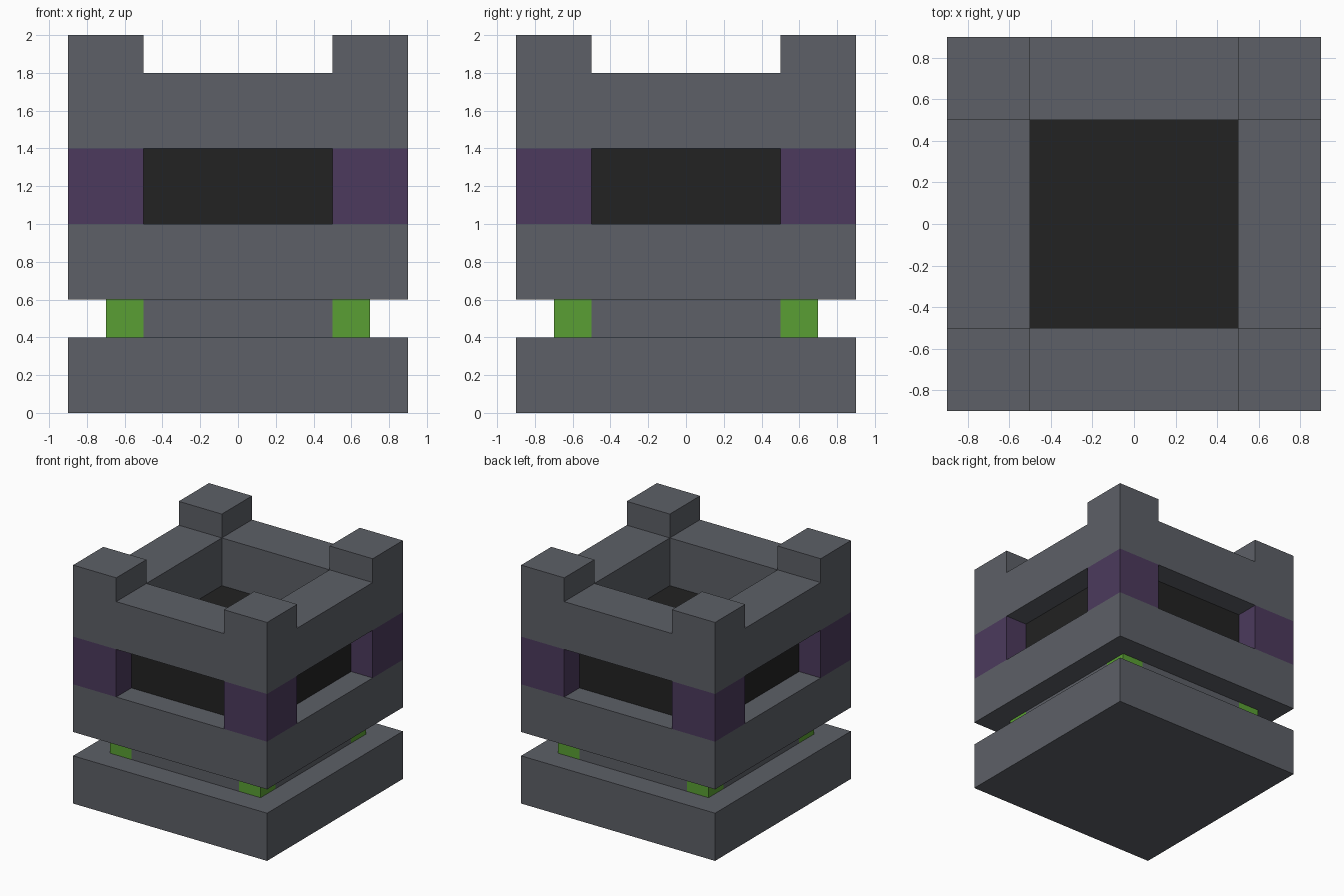
import bpy
import bmesh
from mathutils import Matrix, Vector

cube = bpy.data.objects.get("Cube")
if cube:
    bpy.data.objects.remove(cube, do_unlink=True)


def linear(c):
    return c / 12.92 if c <= 0.04045 else ((c + 0.055) / 1.055) ** 2.4


def make_material(name, hex_code):
    rgb = [linear(v / 255) for v in bytes.fromhex(hex_code)]
    mat = bpy.data.materials.new(name)
    mat.use_nodes = True
    mat.diffuse_color = (*rgb, 1)
    mat.node_tree.nodes["Principled BSDF"].inputs["Base Color"].default_value = (*rgb, 1)
    return mat


grey = make_material("stone grey", "5d6067")
purple = make_material("dark purple", "4c3a5d")
green = make_material("leaf green", "5a9f33")
black = make_material("soot black", "222222")

OUTER, CORE, INNER = 0.9, 0.7, 0.5


def add_object(name, bm, mat):
    mesh = bpy.data.meshes.new(name)
    bm.to_mesh(mesh)
    bm.free()
    mesh.materials.append(mat)
    obj = bpy.data.objects.new(name, mesh)
    bpy.context.collection.objects.link(obj)
    return obj


def add_box(name, low, high, mat):
    low, high = Vector(low), Vector(high)
    bm = bmesh.new()
    bmesh.ops.create_cube(bm, size=1, matrix=Matrix.Translation((low + high) / 2)
                          @ Matrix.Diagonal((*(high - low), 1)))
    return add_object(name, bm, mat)


def add_slab(name, half, bottom, top, mat):
    return add_box(name, (-half, -half, bottom), (half, half, top), mat)


def add_corners(name, half, bottom, top, mat):
    """Four corner blocks reaching from the inner line out to half."""
    for y_name, sy in (("front", -1), ("back", 1)):
        for x_name, sx in (("right", -1), ("left", 1)):
            xs = sorted((sx * INNER, sx * half))
            ys = sorted((sy * INNER, sy * half))
            add_box(f"{y_name}_{x_name}_{name}",
                    (xs[0], ys[0], bottom), (xs[1], ys[1], top), mat)


def add_ring(name, half, hole, bottom, top, mat):
    """Square frame with a square opening through it."""
    bm = bmesh.new()
    corners = ((-1, -1), (1, -1), (1, 1), (-1, 1))
    loops = [[bm.verts.new((x * r, y * r, z)) for x, y in corners]
             for r, z in ((half, bottom), (half, top), (hole, top), (hole, bottom))]
    for i, loop in enumerate(loops):
        following = loops[(i + 1) % len(loops)]
        for j in range(4):
            k = (j + 1) % 4
            bm.faces.new((loop[j], loop[k], following[k], following[j]))
    bmesh.ops.recalc_face_normals(bm, faces=bm.faces)
    return add_object(name, bm, mat)


# Foot and the narrow neck with green corners
add_slab("base_slab", OUTER, 0, 0.4, grey)
for axis, reach in (("lengthwise", (CORE, INNER)), ("crosswise", (INNER, CORE))):
    x, y = reach
    add_box(f"neck_{axis}", (-x, -y, 0.4), (x, y, 0.6), grey)
add_corners("neck_corner", CORE, 0.4, 0.6, green)

# Middle slab and the dark chamber between purple posts
add_slab("middle_slab", OUTER, 0.6, 1.0, grey)
add_slab("dark_chamber", CORE, 1.0, 1.4, black)
add_corners("post", OUTER, 1.0, 1.4, purple)

# Open rim with raised corners
add_ring("top_rim", OUTER, INNER, 1.4, 1.8, grey)
add_corners("rim_block", OUTER, 1.8, 2.0, grey)
